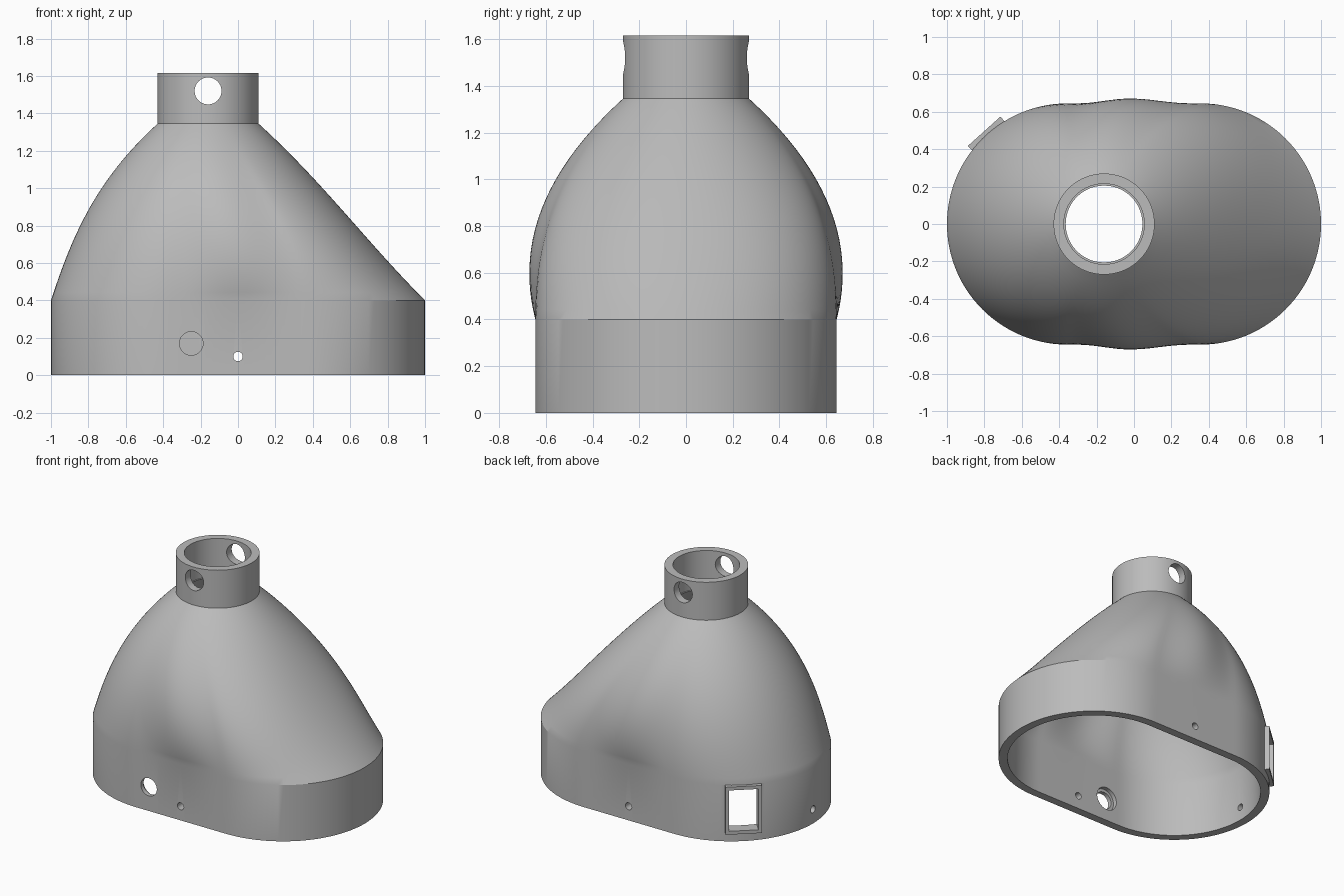
import bpy, bmesh, math
from mathutils import Matrix, Vector

if "Cube" in bpy.data.objects:
    bpy.data.objects.remove(bpy.data.objects["Cube"])

HALF, R, WALL = 0.355, 0.645, 0.06      # base: half straight length, end radius, wall
CX, R_OUT, R_IN = -0.16, 0.27, 0.215    # collar centre and radii
Z_BASE, Z_NECK, Z_TOP = 0.4, 1.345, 1.615
ARC, STRAIGHT, STEPS = 56, 20, 22

grey = bpy.data.materials.new("plain grey")
grey.diffuse_color = (0.5, 0.5, 0.5, 1)
grey.use_nodes = True
grey.node_tree.nodes["Principled BSDF"].inputs["Base Color"].default_value = grey.diffuse_color


def outline():
    """Rounded base outline: (centre x, offset along straight, normal angle, collar angle)."""
    length = 4 * HALF + 2 * math.pi * R
    pts, s = [], -math.pi * R / 2
    for side in (1, -1):
        start = -math.pi / 2 if side == 1 else math.pi / 2
        for i in range(ARC):                      # round end
            a = start + math.pi * i / ARC
            pts.append((side * HALF, a, 2 * math.pi * s / length))
            s += math.pi * R / ARC
        for i in range(STRAIGHT):                 # straight side
            x = side * HALF * (1 - 2 * i / STRAIGHT)
            pts.append((x, start + math.pi, 2 * math.pi * s / length))
            s += 2 * HALF / STRAIGHT
    return pts


PTS = outline()


def base_ring(r, z):
    return [Vector((x + r * math.cos(a), r * math.sin(a), z)) for x, a, _ in PTS]


def collar_ring(r, z):
    return [Vector((CX + r * math.cos(c), r * math.sin(c), z)) for _, _, c in PTS]


def loft_ring(r_base, r_neck, t):
    """Blend from base outline to round neck with set slopes at both ends."""
    h00, h10 = 1 - 3 * t**2 + 2 * t**3, t - 2 * t**2 + t**3
    h01, h11 = 3 * t**2 - 2 * t**3, t**3 - t**2
    h = Z_NECK - Z_BASE
    ring = []
    for p, q, (x, a, c) in zip(base_ring(r_base, 0), collar_ring(r_neck, 0), PTS):
        n = Vector((math.cos(a), math.sin(a), 0))
        if abs(n.x) < 1e-4:
            slope = 0.26 * math.cos(math.pi / 2 * x / HALF) ** 2
        else:
            slope = -(1.0 if n.x > 0 else 0.33) * abs(n.x) ** 1.3
        end = Vector((math.cos(c), math.sin(c), 0)) * -1.1
        v = p * h00 + n * slope * h * h10 + q * h01 + end * h * h11
        v.z = Z_BASE + h * t
        ring.append(v)
    return ring


def add_object(name, bm):
    bmesh.ops.recalc_face_normals(bm, faces=bm.faces)
    mesh = bpy.data.meshes.new(name)
    bm.to_mesh(mesh)
    bm.free()
    mesh.materials.append(grey)
    ob = bpy.data.objects.new(name, mesh)
    bpy.context.collection.objects.link(ob)
    return ob


def box(name, size, matrix):
    bm = bmesh.new()
    bmesh.ops.create_cube(bm, size=1, matrix=matrix @ Matrix.Diagonal((*size, 1)))
    return add_object(name, bm)


def rod(name, r, start, end):
    start, end = Vector(start), Vector(end)
    turn = (end - start).to_track_quat('Z', 'Y').to_matrix().to_4x4()
    bm = bmesh.new()
    bmesh.ops.create_cone(bm, cap_ends=True, segments=40, radius1=r, radius2=r,
                          depth=(end - start).length,
                          matrix=Matrix.Translation((start + end) / 2) @ turn)
    return add_object(name, bm)


# Hollow shell: outside going up, then inside going down
ts = [i / STEPS for i in range(STEPS + 1)]
rings = [base_ring(R, 0)]
rings += [loft_ring(R, R_OUT, t) for t in ts]
rings += [collar_ring(R_OUT, Z_TOP), collar_ring(R_IN, Z_TOP), collar_ring(R_IN, Z_NECK)]
rings += [loft_ring(R - WALL, R_IN - 0.01, t) for t in reversed(ts)]
rings += [base_ring(R - WALL, 0)]
bm = bmesh.new()
loops = [[bm.verts.new(v) for v in ring] for ring in rings]
for lower, upper in zip(loops, loops[1:] + loops[:1]):
    for i in range(len(PTS)):
        j = (i + 1) % len(PTS)
        bm.faces.new((lower[i], lower[j], upper[j], upper[i]))
shell = add_object("hollow_shell", bm)

# Window frame on the rear left corner, and its opening
port = Matrix.Translation((-HALF, 0, 0.23)) @ Matrix.Rotation(math.radians(132), 4, 'Z')
frame = box("window_frame", (0.066, 0.234, 0.338), port @ Matrix.Translation((0.634, 0, 0)))
opening = box("window_cutter", (0.3, 0.19, 0.29), port @ Matrix.Translation((0.62, 0, 0)))

# Round holes: collar cross hole, side and end screw holes, cable hole with inner recess
cutters = [
    opening,
    rod("collar_hole_cutter", 0.072, (CX, -0.5, 1.52), (CX, 0.5, 1.52)),
    rod("side_hole_cutter", 0.025, (0, -1, 0.1), (0, 1, 0.1)),
    rod("end_hole_cutter", 0.025, (-1.2, 0, 0.1), (-0.8, 0, 0.1)),
    rod("cable_hole_cutter", 0.063, (-0.25, -1, 0.17), (-0.25, -0.4, 0.17)),
    rod("cable_recess_cutter", 0.085, (-0.25, -0.615, 0.17), (-0.25, -0.4, 0.17)),
]

bpy.context.view_layer.objects.active = shell
for tool, mode in [(frame, 'UNION')] + [(c, 'DIFFERENCE') for c in cutters]:
    mod = shell.modifiers.new(tool.name, 'BOOLEAN')
    mod.operation, mod.object, mod.solver = mode, tool, 'EXACT'
    bpy.ops.object.modifier_apply(modifier=mod.name)
    bpy.data.objects.remove(tool)

bpy.ops.object.select_all(action='DESELECT')
shell.select_set(True)
bpy.ops.object.shade_smooth_by_angle(angle=math.radians(25))
